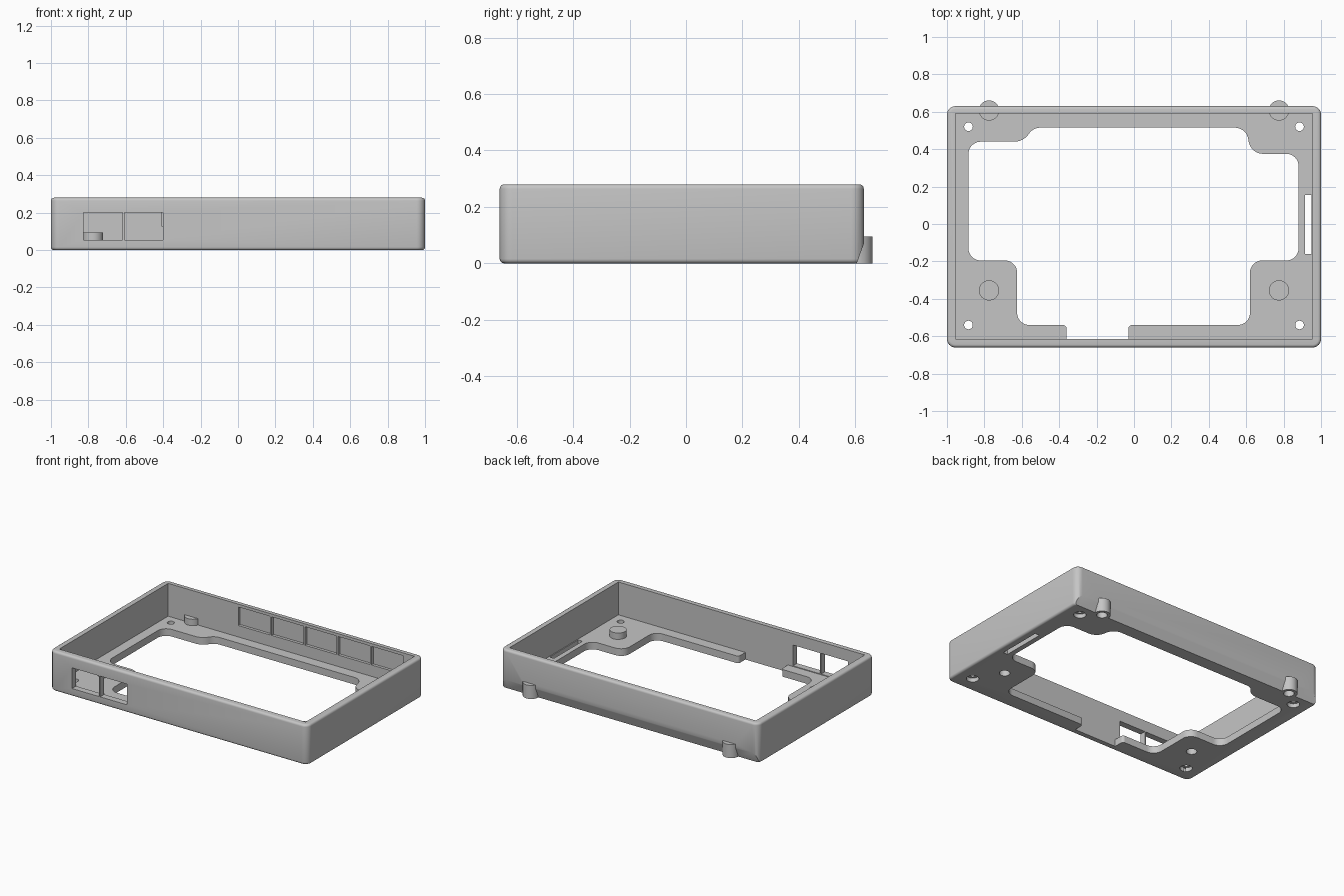
import bpy, bmesh
from math import cos, sin, tan, tau
from mathutils import Vector

cube = bpy.data.objects.get("Cube")
if cube:
    bpy.data.objects.remove(cube, do_unlink=True)

grey = bpy.data.materials.new("light grey plastic")
grey.use_nodes = True
GREY = (0.56, 0.56, 0.56, 1)
grey.diffuse_color = GREY
grey.node_tree.nodes["Principled BSDF"].inputs["Base Color"].default_value = GREY


def finish(bm, name):
    bmesh.ops.recalc_face_normals(bm, faces=bm.faces)
    mesh = bpy.data.meshes.new(name)
    bm.to_mesh(mesh)
    bm.free()
    mesh.materials.append(grey)
    ob = bpy.data.objects.new(name, mesh)
    bpy.context.collection.objects.link(ob)
    return ob


def prism(name, outline, lo, hi, along_x=False):
    """Extrude a flat outline along z, or along x."""
    bm = bmesh.new()
    place = (lambda a, b, h: (h, a, b)) if along_x else (lambda a, b, h: (a, b, h))
    low, high = ([bm.verts.new(place(a, b, h)) for a, b in outline] for h in (lo, hi))
    bm.faces.new(low)
    bm.faces.new(high)
    for i in range(len(low)):
        bm.faces.new((low[i - 1], low[i], high[i], high[i - 1]))
    return finish(bm, name)


def box(name, x0, x1, y0, y1, z0, z1):
    return prism(name, [(x0, y0), (x1, y0), (x1, y1), (x0, y1)], z0, z1)


def cylinder(name, x, y, r, z0, z1, sides=32):
    ring = [(x + r * cos(tau * i / sides), y + r * sin(tau * i / sides)) for i in range(sides)]
    return prism(name, ring, z0, z1)


def fillet(corners, steps=8):
    """Round each corner (x, y, cut length) of an outline."""
    out = []
    for i, (x, y, cut) in enumerate(corners):
        p = Vector((x, y))
        if not cut:
            out.append(p)
            continue
        a = (Vector(corners[i - 1][:2]) - p).normalized()
        b = (Vector(corners[(i + 1) % len(corners)][:2]) - p).normalized()
        half = a.angle(b) / 2
        centre = p + (a + b).normalized() * (cut / cos(half))
        radius = cut * tan(half)
        u, v = p + a * cut - centre, p + b * cut - centre
        sweep = u.angle(v)
        for k in range(steps + 1):
            t = sweep * k / steps
            out.append(centre + (u * sin(sweep - t) + v * sin(t)).normalized() * radius)
    return out


def combine(target, tool, operation="DIFFERENCE"):
    mod = target.modifiers.new("join", "BOOLEAN")
    mod.operation, mod.solver, mod.object = operation, "EXACT", tool
    bpy.context.view_layer.objects.active = target
    bpy.ops.object.modifier_apply(modifier=mod.name)
    bpy.data.objects.remove(tool, do_unlink=True)


# Outer block with rounded corners and softened top and bottom rims
HEIGHT, FLOOR = 0.28, 0.05
FRONT, BACK = -0.66, 0.63
R = 0.045
shell = prism("case_frame", fillet([(-1, FRONT, R), (1, FRONT, R), (1, BACK, R), (-1, BACK, R)]),
              0, HEIGHT)
bm = bmesh.new()
bm.from_mesh(shell.data)
rims = [e for e in bm.edges if abs(e.verts[0].co.z - e.verts[1].co.z) < 1e-5]
bmesh.ops.bevel(bm, geom=rims, offset=0.016, segments=4, profile=0.5, affect="EDGES")
bm.to_mesh(shell.data)
bm.free()

# Tray cavity
combine(shell, box("cavity", -0.955, 0.955, -0.615, 0.59, FLOOR, 0.4))

# Large floor opening with the notch at the front
opening = [(-0.36, -0.615, 0), (-0.36, -0.54, 0.02), (-0.625, -0.54, 0.065),
           (-0.625, -0.195, 0.065), (-0.885, -0.195, 0.065), (-0.885, 0.44, 0.065),
           (-0.59, 0.44, 0.05), (-0.54, 0.515, 0.038), (0.6, 0.515, 0.06),
           (0.625, 0.375, 0.065), (0.88, 0.375, 0.065), (0.88, -0.195, 0.065),
           (0.62, -0.195, 0.065), (0.62, -0.54, 0.065), (-0.03, -0.54, 0.02),
           (-0.03, -0.615, 0)]
combine(shell, prism("opening", fillet(opening), -0.1, 0.1))

# Side slot in the floor
combine(shell, box("slot", 0.915, 0.949, -0.16, 0.155, -0.1, 0.1))

# Two port windows in the front wall
for x0, x1 in ((-0.825, -0.617), (-0.607, -0.4)):
    combine(shell, box("window", x0, x1, -0.8, -0.6, 0.055, 0.2))

# Row of shallow pockets inside the back wall
for i in range(5):
    x = -0.41 + 0.258 * i
    combine(shell, box("pocket", x, x + 0.246, 0.5, 0.61, 0.13, 0.26))

# Sloped lower edge of the back wall
combine(shell, prism("slope", [(0.6014, -0.01), (0.634, 0.081), (0.7, 0.081), (0.7, -0.01)],
                     -1.2, 1.2, along_x=True))

# Bosses with blind holes, and countersunk corner screw holes
for side in (-1, 1):
    for y in (-0.355, 0.607):
        combine(shell, cylinder("boss", side * 0.775, y, 0.054, 0, 0.095), "UNION")
        combine(shell, cylinder("boss_hole", side * 0.775, y, 0.034, -0.1, 0.07))
    for y in (-0.54, 0.52):
        combine(shell, cylinder("screw_hole", side * 0.885, y, 0.023, -0.1, 0.1))
        combine(shell, cylinder("screw_recess", side * 0.885, y, 0.04, -0.1, 0.028))

# Smooth shading with crisp edges
bpy.ops.object.select_all(action="DESELECT")
shell.select_set(True)
bpy.context.view_layer.objects.active = shell
bpy.ops.object.shade_smooth_by_angle(angle=0.5)
